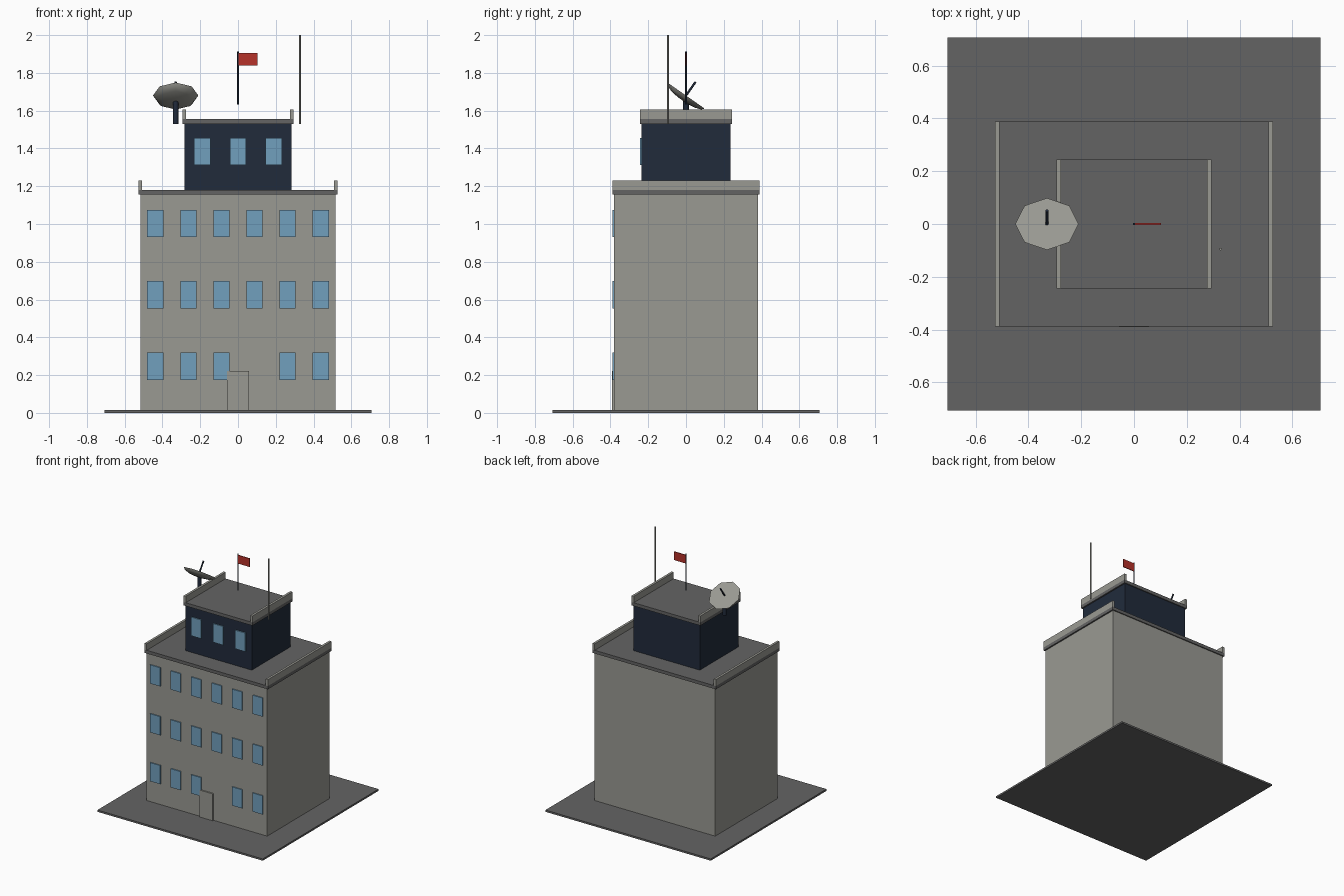
import bpy, bmesh, math
from mathutils import Matrix, Vector

cube = bpy.data.objects.get("Cube")
if cube:
    bpy.data.objects.remove(cube, do_unlink=True)


def material(name, rgb):
    m = bpy.data.materials.new(name)
    m.use_nodes = True
    m.diffuse_color = (*rgb, 1)
    m.node_tree.nodes["Principled BSDF"].inputs["Base Color"].default_value = (*rgb, 1)
    return m


CONCRETE = material("light concrete", (0.32, 0.32, 0.29))
ROOFING = material("dark grey roofing", (0.127, 0.127, 0.127))
NAVY = material("navy", (0.015, 0.024, 0.044))
GLASS = material("blue glass", (0.165, 0.35, 0.51))
RED = material("flag red", (0.47, 0.032, 0.023))


def finish(bm, name, mat):
    mesh = bpy.data.meshes.new(name)
    bmesh.ops.recalc_face_normals(bm, faces=bm.faces)
    bm.to_mesh(mesh)
    bm.free()
    mesh.materials.append(mat)
    obj = bpy.data.objects.new(name, mesh)
    bpy.context.collection.objects.link(obj)
    return obj


def box(name, mat, x, y, z):
    """Box from (low, high) pairs on each axis."""
    bm = bmesh.new()
    lo, hi = Vector((x[0], y[0], z[0])), Vector((x[1], y[1], z[1]))
    place = Matrix.Translation((lo + hi) / 2) @ Matrix.Diagonal((*(hi - lo), 1))
    bmesh.ops.create_cube(bm, size=1, matrix=place)
    return finish(bm, name, mat)


def smooth(obj):
    bpy.ops.object.select_all(action="DESELECT")
    obj.select_set(True)
    bpy.context.view_layer.objects.active = obj
    bpy.ops.object.shade_smooth_by_angle(angle=math.radians(50))


def rod(name, mat, start, end, radius, sides=8):
    a, b = Vector(start), Vector(end)
    turn = (b - a).to_track_quat("Z", "Y").to_matrix().to_4x4()
    bm = bmesh.new()
    bmesh.ops.create_cone(bm, cap_ends=True, segments=sides, radius1=radius, radius2=radius,
                          depth=(b - a).length, matrix=Matrix.Translation((a + b) / 2) @ turn)
    obj = finish(bm, name, mat)
    smooth(obj)
    return obj


def storey_block(name, mat, hx, hy, bottom, top):
    """Walls, an overhanging roof slab and a parapet along each side."""
    box(name + "_walls", mat, (-hx, hx), (-hy, hy), (bottom, top))
    ex, ey = hx + 0.011, hy + 0.008
    box(name + "_roof_slab", ROOFING, (-ex, ex), (-ey, ey), (top, top + 0.025))
    for side, s in (("left", 1), ("right", -1)):
        xs = sorted((s * (ex - 0.018), s * ex))
        box(f"{name}_parapet_{side}", CONCRETE, xs, (-ey, ey), (top + 0.025, top + 0.075))


def window(name, x, z, wall_y):
    box(name, GLASS, (x - 0.043, x + 0.043), (wall_y - 0.008, wall_y + 0.002),
        (z - 0.072, z + 0.072))


# Ground slab and the two stacked blocks
box("ground_slab", ROOFING, (-0.707, 0.707), (-0.707, 0.707), (0, 0.014))
storey_block("main_block", CONCRETE, 0.516, 0.38, 0.014, 1.155)
storey_block("upper_block", NAVY, 0.283, 0.236, 1.18, 1.53)

# Front windows, leaving a gap beside the door
for row in range(3):
    for col in range(6):
        if (row, col) != (0, 3):
            window(f"window_{row}_{col}", (col - 2.5) * 0.175, 0.247 + row * 0.378, -0.38)
for col in range(3):
    window(f"upper_window_{col}", (col - 1) * 0.189, 1.384, -0.236)
box("front_door", CONCRETE, (-0.057, 0.057), (-0.391, -0.378), (0.014, 0.222))

# Flag and mast
rod("flag_pole", NAVY, (0, 0, 1.633), (0, 0, 1.913), 0.005)
box("flag", RED, (0, 0.102), (-0.003, 0.003), (1.84, 1.905))
rod("antenna_mast", CONCRETE, (0.328, -0.095, 1.53), (0.328, -0.095, 2.0), 0.005)

# Satellite dish: flat octagonal face with a shallow rounded back, tilted to the rear
centre = Vector((-0.33, 0, 1.68))
tilt = Matrix.Rotation(math.radians(-35), 4, "X")
bm = bmesh.new()
rings = []
for i in range(4):
    a = math.radians(i * 25)
    rings.append([bm.verts.new((0.12 * math.cos(a) * math.cos(t), 0.12 * math.cos(a) * math.sin(t),
                                -0.033 * math.sin(a)))
                  for t in (k * math.tau / 8 for k in range(8))])
for outer, inner in zip(rings, rings[1:]):
    for k in range(8):
        n = (k + 1) % 8
        bm.faces.new((outer[k], outer[n], inner[n], inner[k]))
bm.faces.new(rings[0])
bm.faces.new(rings[-1])
bmesh.ops.transform(bm, matrix=Matrix.Translation(centre) @ tilt, verts=bm.verts)
smooth(finish(bm, "dish", CONCRETE))
rod("dish_post", NAVY, (-0.33, 0, 1.53), (-0.33, 0, 1.655), 0.015)
rod("dish_feed", NAVY, centre, centre + tilt.to_3x3() @ Vector((0, 0, 0.088)), 0.006)
